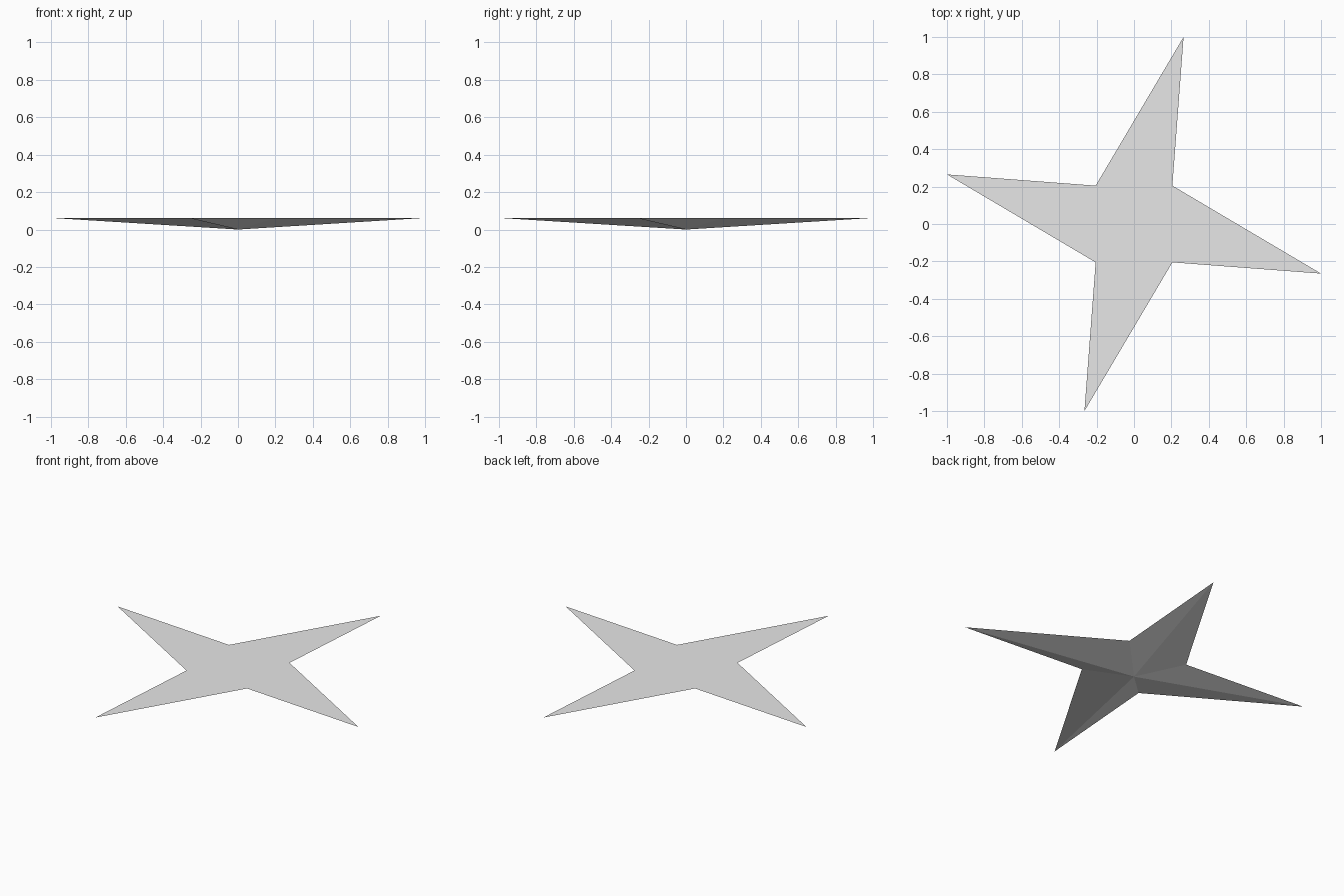
import bpy
import bmesh
from math import radians
from mathutils import Matrix, Vector

cube = bpy.data.objects.get("Cube")
if cube:
    bpy.data.objects.remove(cube, do_unlink=True)

HEIGHT = 0.062
TIP = Vector((0.265, 1.0, HEIGHT))
NOTCH = Vector((-0.205, 0.205, HEIGHT))

# Single plain grey
grey = bpy.data.materials.new("light grey")
grey.use_nodes = True
colour = (0.8, 0.8, 0.8, 1)
grey.diffuse_color = colour
grey.node_tree.nodes["Principled BSDF"].inputs["Base Color"].default_value = colour

# Four swept points repeated around the centre
bm = bmesh.new()
rim = []
for i in range(4):
    turn = Matrix.Rotation(radians(90 * i), 3, "Z")
    rim += [bm.verts.new(turn @ TIP), bm.verts.new(turn @ NOTCH)]

# Flat top, then a shallow faceted underside running to a central point
bm.faces.new(rim)
apex = bm.verts.new((0, 0, 0))
for a, b in zip(rim, rim[1:] + rim[:1]):
    bm.faces.new((b, a, apex))
bmesh.ops.recalc_face_normals(bm, faces=bm.faces)

mesh = bpy.data.meshes.new("throwing_star")
bm.to_mesh(mesh)
bm.free()
mesh.materials.append(grey)
star = bpy.data.objects.new("throwing_star", mesh)
bpy.context.collection.objects.link(star)
